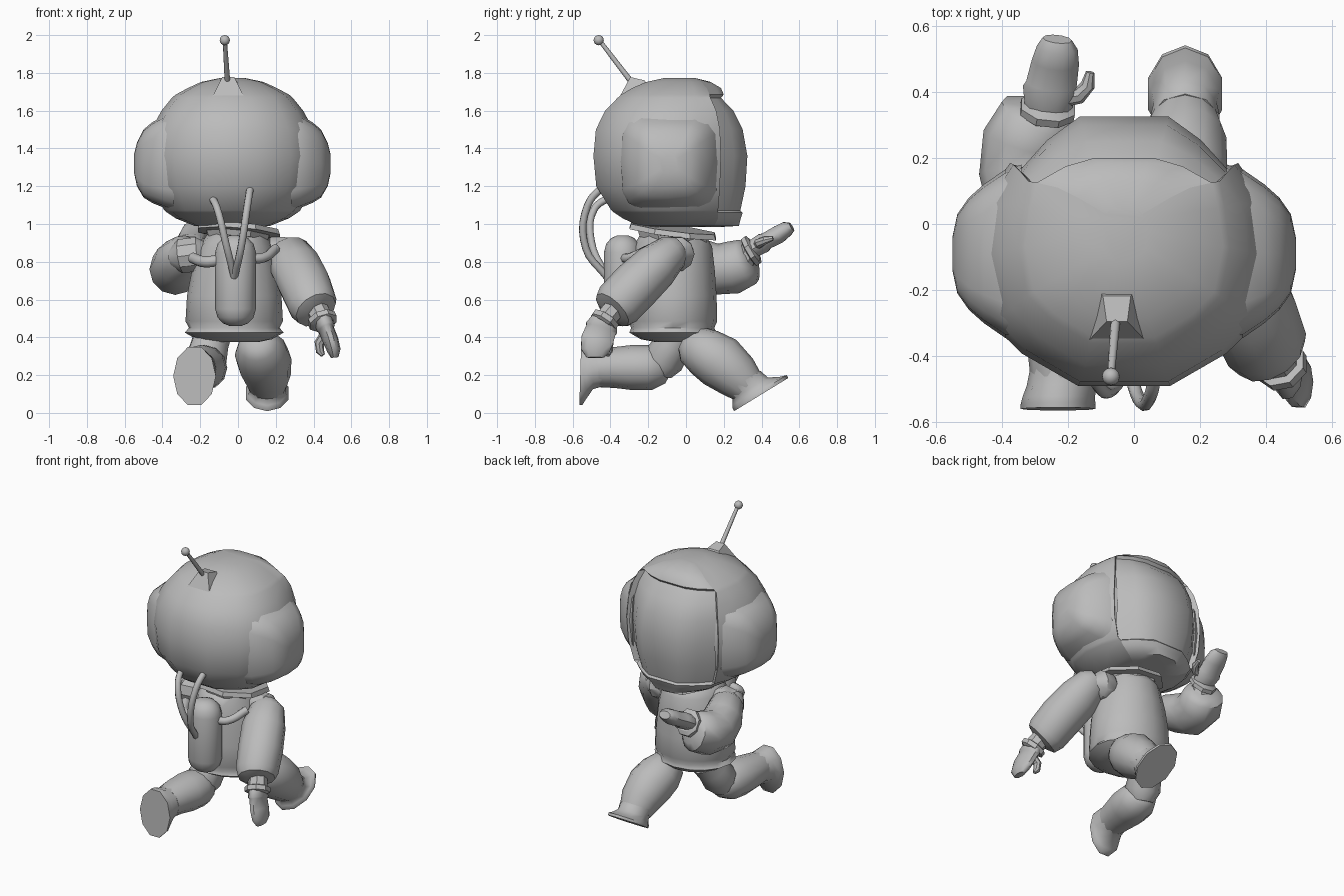
import bpy, bmesh, math
from mathutils import Vector

suit = bpy.data.materials.new("suit_grey")
suit.diffuse_color = (0.5, 0.5, 0.5, 1)
CX = -0.03  # head centre line


def finish(name, bm, angle=35):
    bmesh.ops.recalc_face_normals(bm, faces=bm.faces)
    me = bpy.data.meshes.new(name)
    bm.to_mesh(me)
    bm.free()
    ob = bpy.data.objects.new(name, me)
    bpy.context.collection.objects.link(ob)
    me.materials.append(suit)
    bpy.ops.object.select_all(action='DESELECT')
    ob.select_set(True)
    bpy.context.view_layer.objects.active = ob
    bpy.ops.object.shade_smooth_by_angle(angle=math.radians(angle))
    return ob


def skin(name, rings, angle=35):
    """Join equal-length point rings into a closed surface."""
    bm = bmesh.new()
    vs = [[bm.verts.new(p) for p in r] for r in rings]
    n = len(vs[0])
    for a, b in zip(vs, vs[1:]):
        for i in range(n):
            bm.faces.new((a[i], a[(i + 1) % n], b[(i + 1) % n], b[i]))
    bm.faces.new(vs[0])
    bm.faces.new(vs[-1])
    return finish(name, bm, angle)


def loft(name, stations, sides=12, axis=None, hint=(1, 0, 0), angle=35, turn=0.0):
    """Stations are (x, y, z, half width along hint, other half width)."""
    cs = [Vector(s[:3]) for s in stations]
    rings = []
    for i, s in enumerate(stations):
        t = Vector(axis) if axis else cs[min(i + 1, len(cs) - 1)] - cs[max(i - 1, 0)]
        t.normalize()
        h = Vector(hint)
        u = (h - t * h.dot(t)).normalized()
        v = t.cross(u)
        rv = s[4] if len(s) > 4 else s[3]
        rings.append([cs[i] + u * s[3] * math.cos(a) + v * rv * math.sin(a)
                      for a in (math.tau * (k + turn) / sides for k in range(sides))])
    return skin(name, rings, angle)


def hose(name, pts, r):
    cu = bpy.data.curves.new(name + "_path", 'CURVE')
    cu.dimensions = '3D'
    cu.bevel_depth, cu.bevel_resolution, cu.resolution_u = r, 2, 5
    cu.use_fill_caps = True
    sp = cu.splines.new('BEZIER')
    sp.bezier_points.add(len(pts) - 1)
    for b, p in zip(sp.bezier_points, pts):
        b.co = p
        b.handle_left_type = b.handle_right_type = 'AUTO'
    tmp = bpy.data.objects.new(name, cu)
    bpy.context.collection.objects.link(tmp)
    bpy.context.view_layer.update()
    me = bpy.data.meshes.new_from_object(tmp.evaluated_get(bpy.context.evaluated_depsgraph_get()))
    bpy.data.objects.remove(tmp)
    bm = bmesh.new()
    bm.from_mesh(me)
    bpy.data.meshes.remove(me)
    finish(name, bm, 60)


# Helmet: the visor bulges out of a ridged opening whose edge is at (rx, ry)
def helmet_ring(z, w, back, front, rx, ry, visor):
    k = w / 0.45
    fx = 0.135 * k
    half = [(0.14 * k, -back), (0.31 * k, -0.8 * back), (0.41 * k, -0.6 * back),
            (w, -0.2 * back), (0.95 * w, 0.14 * back),
            (rx + 0.015 * visor, ry + 0.025 * visor), (rx - 0.012 * visor, ry),
            ((rx + fx) / 2, (ry + front) / 2 + 0.012), (fx, front)]
    return ([Vector((CX + x, y, z)) for x, y in half] +
            [Vector((CX - x, y, z)) for x, y in reversed(half)])


shell = [(0.985, 0.15, 0.20, 0.20, 0.12, 0.10, 0), (0.99, 0.20, 0.25, 0.28, 0.19, 0.15, 0),
         (1.03, 0.30, 0.335, 0.29, 0.26, 0.17, 0), (1.06, 0.345, 0.38, 0.30, 0.28, 0.17, 0),
         (1.072, 0.36, 0.395, 0.288, 0.285, 0.145, 1), (1.2, 0.43, 0.475, 0.315, 0.32, 0.155, 1),
         (1.36, 0.45, 0.49, 0.325, 0.33, 0.16, 1), (1.5, 0.43, 0.477, 0.30, 0.32, 0.155, 1),
         (1.6, 0.375, 0.428, 0.25, 0.30, 0.135, 1), (1.668, 0.32, 0.362, 0.185, 0.275, 0.105, 1),
         (1.685, 0.30, 0.343, 0.20, 0.265, 0.125, 0), (1.72, 0.235, 0.285, 0.185, 0.20, 0.11, 0),
         (1.752, 0.165, 0.21, 0.13, 0.14, 0.08, 0), (1.772, 0.07, 0.12, 0.05, 0.055, 0.03, 0)]
skin("helmet", [helmet_ring(*s) for s in shell], 40)

# Ear pads: rounded squares stepping outwards
for side, word in ((1, "right"), (-1, "left")):
    rings = []
    for x, cy, cz, ry, rz in ((0.31, -0.085, 1.33, 0.265, 0.265), (0.36, -0.09, 1.33, 0.255, 0.245),
                              (0.425, -0.09, 1.325, 0.21, 0.213), (0.47, -0.09, 1.32, 0.17, 0.18),
                              (0.505, -0.09, 1.315, 0.12, 0.115), (0.52, -0.09, 1.32, 0.05, 0.05)):
        ring = []
        for k in range(16):
            c, s = math.cos(math.tau * k / 16), math.sin(math.tau * k / 16)
            ring.append((CX + side * x, cy + ry * math.copysign(abs(c) ** 0.55, c),
                         cz + rz * math.copysign(abs(s) ** 0.55, s)))
        rings.append(ring)
    skin(word + "_ear_pad", rings, 45)

# Antenna
foot = [(-0.14, -0.356, 1.665), (0.037, -0.356, 1.665), (0.0, -0.205, 1.735), (-0.103, -0.205, 1.735)]
head = [(-0.083, -0.295, 1.778), (-0.02, -0.295, 1.778), (-0.01, -0.218, 1.76), (-0.094, -0.218, 1.76)]
skin("antenna_base", [foot, head], 20)
loft("antenna_rod", [(-0.055, -0.28, 1.74, 0.015), (-0.07, -0.46, 1.975, 0.011)], 8, angle=60)
bm = bmesh.new()
bmesh.ops.create_uvsphere(bm, u_segments=12, v_segments=8, radius=0.027)
bmesh.ops.translate(bm, verts=bm.verts, vec=(-0.07, -0.462, 1.973))
finish("antenna_ball", bm, 60)

# Collar and torso
tilt = (0.08, 0.13, 1)
loft("collar", [(0.0, -0.07, 0.915, 0.17, 0.19), (0.0, -0.07, 0.945, 0.18, 0.20),
                (0.005, -0.07, 0.95, 0.235, 0.25), (0.005, -0.07, 0.978, 0.225, 0.24)],
     8, axis=tilt, turn=0.5, angle=20)
loft("torso", [(-0.02, -0.05, 0.375, 0.13, 0.11), (-0.02, -0.06, 0.39, 0.20, 0.18),
               (-0.02, -0.07, 0.425, 0.262, 0.23), (-0.02, -0.07, 0.45, 0.24, 0.22),
               (-0.02, -0.07, 0.485, 0.258, 0.235),
               (-0.02, -0.07, 0.62, 0.25, 0.232), (-0.015, -0.07, 0.76, 0.228, 0.222),
               (-0.01, -0.07, 0.88, 0.195, 0.208), (0, -0.07, 0.95, 0.16, 0.17)],
     16, axis=(0, 0, 1), angle=65)

# Air tank with rounded ends
caps = [(0.03, 0.0), (0.066, 0.014), (0.095, 0.045), (0.108, 0.09)]
tank = [(-0.013, -0.335, 0.46 + h, r, r * 0.92) for r, h in caps]
tank += [(-0.013, -0.335, 0.94 - h, r, r * 0.92) for r, h in reversed(caps)]
loft("air_tank", tank, 16, axis=(0, 0, 1), angle=50)

# Hoses
hose("air_hose_left", [(-0.14, -0.40, 1.145), (-0.11, -0.485, 1.08), (-0.065, -0.50, 0.9),
                       (-0.02, -0.42, 0.72)], 0.02)
hose("air_hose_right", [(0.068, -0.43, 1.21), (0.05, -0.52, 1.1), (0.015, -0.53, 0.87),
                        (-0.02, -0.42, 0.72)], 0.02)
hose("shoulder_hose_left", [(-0.09, -0.33, 0.81), (-0.17, -0.32, 0.80), (-0.24, -0.22, 0.82)], 0.03)
hose("shoulder_hose_right", [(0.06, -0.33, 0.82), (0.13, -0.30, 0.82), (0.20, -0.19, 0.87)], 0.026)

# Right arm swinging back
loft("right_shoulder", [(0.12, -0.04, 0.85, 0.05), (0.17, -0.045, 0.845, 0.09),
                        (0.24, -0.05, 0.84, 0.095), (0.30, -0.05, 0.83, 0.05)], 10, hint=(0, 1, 0))
loft("right_sleeve", [(0.255, -0.035, 0.88, 0.06), (0.27, -0.07, 0.855, 0.11, 0.095),
                      (0.305, -0.16, 0.775, 0.138, 0.125), (0.355, -0.265, 0.675, 0.14, 0.134),
                      (0.395, -0.36, 0.575, 0.132), (0.412, -0.39, 0.545, 0.115),
                      (0.42, -0.40, 0.535, 0.07)], 12)
loft("right_cuff", [(0.42, -0.385, 0.545, 0.06), (0.44, -0.418, 0.505, 0.06), (0.442, -0.423, 0.50, 0.08),
                    (0.452, -0.438, 0.477, 0.08), (0.456, -0.443, 0.47, 0.06)],
     8, axis=(0.3, -0.5, -0.75), turn=0.5, angle=20)
loft("right_hand", [(0.45, -0.432, 0.495, 0.05, 0.07), (0.465, -0.447, 0.45, 0.05, 0.09),
                    (0.468, -0.45, 0.44, 0.042, 0.085), (0.49, -0.47, 0.385, 0.042, 0.09),
                    (0.508, -0.48, 0.33, 0.036, 0.08), (0.512, -0.48, 0.293, 0.02, 0.048)], 10, angle=50)
loft("right_thumb", [(0.46, -0.42, 0.41, 0.03), (0.43, -0.41, 0.37, 0.026),
                     (0.435, -0.41, 0.325, 0.022), (0.45, -0.415, 0.305, 0.012)], 8, hint=(0, 1, 0))

# Left arm bent forward
loft("left_shoulder", [(-0.16, -0.07, 0.84, 0.06), (-0.22, -0.08, 0.84, 0.095),
                       (-0.30, -0.07, 0.83, 0.095), (-0.35, -0.05, 0.82, 0.05)], 10, hint=(0, 1, 0))
loft("left_sleeve", [(-0.26, -0.09, 0.85, 0.07), (-0.28, -0.04, 0.84, 0.105), (-0.32, 0.06, 0.80, 0.125),
                     (-0.332, 0.15, 0.76, 0.137), (-0.32, 0.25, 0.77, 0.14), (-0.285, 0.325, 0.80, 0.125),
                     (-0.275, 0.35, 0.81, 0.08)], 12, angle=50)
ahead = (0.12, 0.85, 0.5)
loft("left_cuff", [(-0.27, 0.32, 0.815, 0.065), (-0.266, 0.33, 0.845, 0.065),
                   (-0.264, 0.335, 0.85, 0.088), (-0.26, 0.355, 0.865, 0.088), (-0.257, 0.365, 0.87, 0.06)],
     8, axis=ahead, turn=0.5, angle=20)
loft("left_hand", [(-0.262, 0.34, 0.86, 0.068, 0.048), (-0.252, 0.41, 0.90, 0.085, 0.055),
                   (-0.25, 0.425, 0.91, 0.077, 0.047), (-0.238, 0.49, 0.945, 0.072, 0.05),
                   (-0.232, 0.535, 0.975, 0.062, 0.042), (-0.232, 0.56, 0.985, 0.045, 0.025)],
     10, axis=ahead, angle=50)
loft("left_thumb", [(-0.23, 0.38, 0.89, 0.03), (-0.165, 0.39, 0.90, 0.026),
                    (-0.14, 0.42, 0.915, 0.022), (-0.133, 0.46, 0.925, 0.013)], 8, hint=(0, 0, 1))

# Front leg and flared boot
loft("front_leg", [(0.10, -0.01, 0.385, 0.06), (0.105, 0.025, 0.365, 0.105), (0.12, 0.10, 0.32, 0.14, 0.132),
                   (0.14, 0.18, 0.27, 0.145), (0.155, 0.27, 0.195, 0.125),
                   (0.155, 0.325, 0.14, 0.10)], 12, angle=50)
sole = (0, 0.52, -0.85)
loft("front_boot", [(0.155, 0.30, 0.165, 0.11), (0.155, 0.34, 0.13, 0.10, 0.11),
                    (0.155, 0.37, 0.115, 0.108, 0.145), (0.155, 0.39, 0.112, 0.118, 0.168),
                    (0.155, 0.398, 0.097, 0.118, 0.168)], 10, axis=sole, angle=50, turn=0.5)

# Rear leg: short thigh, bent knee, shin and boot
loft("rear_thigh", [(-0.13, -0.02, 0.43, 0.10), (-0.15, -0.07, 0.36, 0.10),
                    (-0.17, -0.12, 0.28, 0.11), (-0.18, -0.15, 0.22, 0.08)], 12)
loft("rear_shin", [(-0.165, -0.10, 0.255, 0.06), (-0.17, -0.125, 0.25, 0.10, 0.095),
                   (-0.18, -0.19, 0.24, 0.125, 0.12), (-0.195, -0.28, 0.24, 0.13, 0.12),
                   (-0.21, -0.38, 0.24, 0.115, 0.108), (-0.215, -0.46, 0.235, 0.10, 0.10)], 12, angle=50)
loft("rear_boot", [(-0.215, -0.44, 0.235, 0.10, 0.10), (-0.22, -0.49, 0.23, 0.105, 0.11),
                   (-0.228, -0.525, 0.21, 0.11, 0.145), (-0.23, -0.545, 0.195, 0.113, 0.162),
                   (-0.23, -0.56, 0.195, 0.113, 0.162)], 10, axis=(0, -1, 0.03), angle=50)
